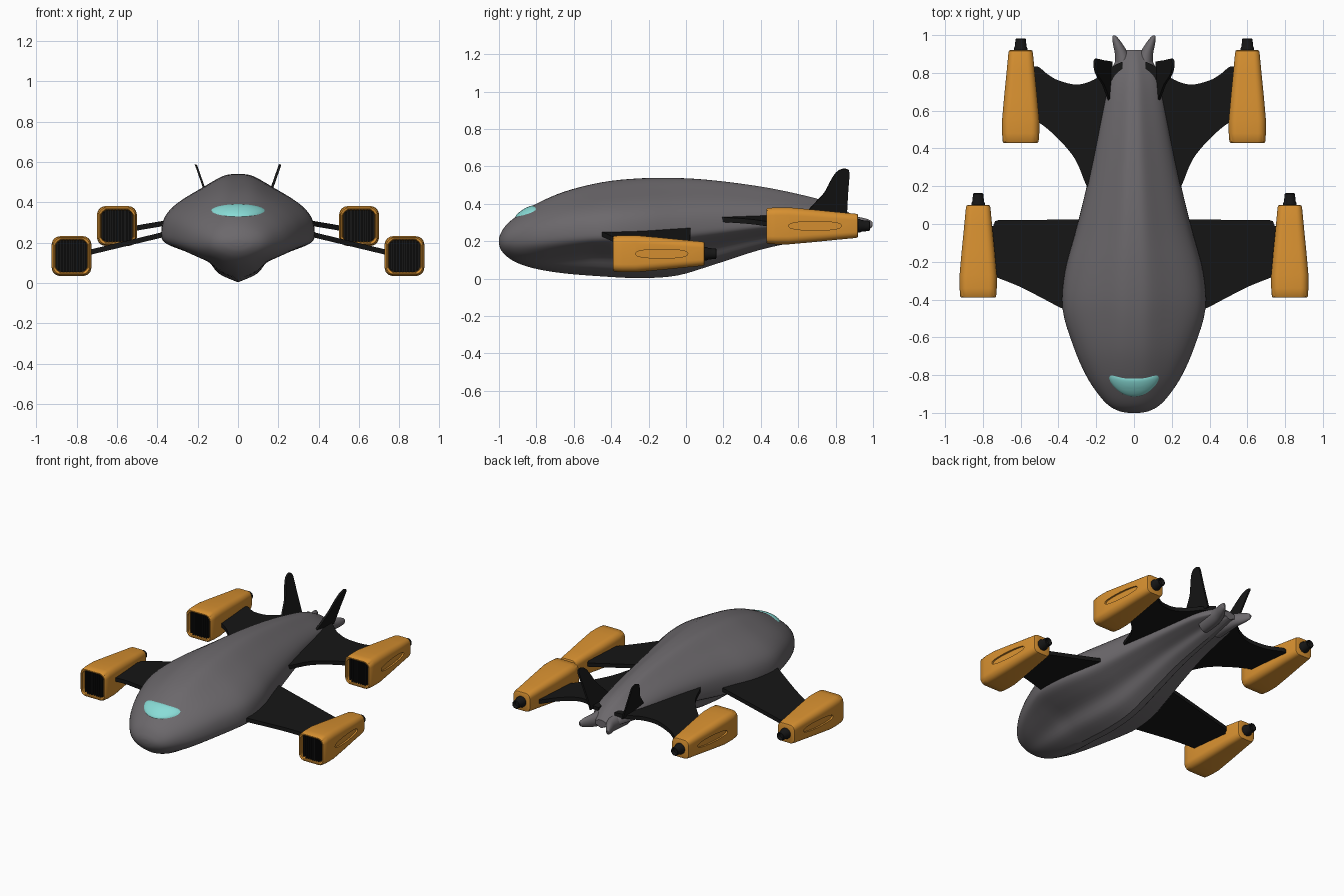
import bpy, bmesh, math
from mathutils import Vector
from mathutils.bvhtree import BVHTree

if "Cube" in bpy.data.objects:
    bpy.data.objects.remove(bpy.data.objects["Cube"])


def material(name, rgb):
    m = bpy.data.materials.new(name)
    m.diffuse_color = (*rgb, 1)
    m.use_nodes = True
    m.node_tree.nodes["Principled BSDF"].inputs["Base Color"].default_value = m.diffuse_color
    return m


GREY = material("hull_grey", (0.15, 0.14, 0.15))
ORANGE = material("pod_orange", (0.68, 0.28, 0.03))
BLACK = material("wing_black", (0.008, 0.008, 0.008))
TEAL = material("glass_teal", (0.25, 0.72, 0.68))


def shade(ob, angle=35):
    for p in ob.data.polygons:
        p.use_smooth = True
    ob.data.set_sharp_from_angle(angle=math.radians(angle))


def make(name, verts, faces, mat):
    me = bpy.data.meshes.new(name)
    me.from_pydata([tuple(v) for v in verts], [], faces)
    bm = bmesh.new()
    bm.from_mesh(me)
    bmesh.ops.recalc_face_normals(bm, faces=bm.faces)
    bm.to_mesh(me)
    bm.free()
    me.materials.append(mat)
    ob = bpy.data.objects.new(name, me)
    bpy.context.collection.objects.link(ob)
    shade(ob)
    return ob


def spline(pts, n):
    """Catmull-Rom curve through points of any dimension."""
    p = [Vector(q) for q in pts]
    p = [p[0]] + p + [p[-1]]
    out = []
    for i in range(1, len(p) - 2):
        a, b, c, d = p[i - 1:i + 3]
        for k in range(n):
            t = k / n
            out.append(0.5 * (2 * b + (c - a) * t + (2 * a - 5 * b + 4 * c - d) * t * t
                              + (3 * b - a - 3 * c + d) * t ** 3))
    return out + [p[-1]]


def loft(name, rings, mat):
    n = len(rings[0])
    verts = [v for r in rings for v in r]
    faces = [(j * n + i, j * n + (i + 1) % n, (j + 1) * n + (i + 1) % n, (j + 1) * n + i)
             for j in range(len(rings) - 1) for i in range(n)]
    faces += [tuple(range(n)), tuple(range(len(verts) - n, len(verts)))]
    return make(name, verts, faces, mat)


def slab(name, pts, offset, mat):
    n, o = len(pts), Vector(offset)
    verts = [Vector(p) + o for p in pts] + [Vector(p) - o for p in pts]
    faces = [tuple(range(n)), tuple(range(n, 2 * n))]
    faces += [(i, (i + 1) % n, n + (i + 1) % n, n + i) for i in range(n)]
    return make(name, verts, faces, mat)


# Fuselage: stations of (y, half width, widest z, top z, keel z)
stations = [(-1, .03, .2, .215, .185), (-.99, .08, .2, .243, .155), (-.96, .135, .203, .288, .12),
            (-.9, .19, .21, .338, .083), (-.8, .255, .22, .4, .052), (-.65, .32, .235, .465, .028),
            (-.45, .378, .245, .515, .012), (-.25, .365, .25, .536, .003), (-.05, .312, .26, .538, .016),
            (.15, .262, .275, .525, .075), (.4, .207, .295, .492, .155), (.6, .17, .302, .452, .198),
            (.75, .142, .302, .412, .225), (.86, .1, .295, .36, .248), (.92, .06, .288, .315, .262)]
section = spline([(0, 1), (.2, .975), (.48, .78), (.78, .54), (.95, .3), (1, 0),
                  (.95, -.2), (.72, -.36), (.42, -.54), (.25, -.83), (0, -1)], 4)
rings = []
for y, w, zw, zt, zb in (tuple(s) for s in spline([Vector(s) for s in stations], 4)):
    k = max(0.0, min(1.0, (-.5 - y) / .5))
    half = []
    for i, q in enumerate(section):
        a = math.pi * i / (len(section) - 1)
        x = q[0] * (1 - k) + math.sin(a) * k
        v = q[1] * (1 - k) + math.cos(a) * k
        half.append(Vector((x * w, y, zw + v * ((zt - zw) if v > 0 else (zw - zb)))))
    rings.append(half + [Vector((-v.x, v.y, v.z)) for v in half[-2:0:-1]])
hull = loft("fuselage", rings, GREY)

# Windshield: an oval laid onto the nose
tree = BVHTree.FromPolygons([v.co for v in hull.data.vertices], [p.vertices for p in hull.data.polygons])
N, R = 40, 8
verts, faces = [], []
for j in range(R + 1):
    r = 1 - j / R * .97
    for i in range(N):
        a = 2 * math.pi * i / N
        hit, nor, _, _ = tree.ray_cast(Vector((.142 * r * math.cos(a), -2, .359 + .033 * r * math.sin(a))),
                                       Vector((0, 1, 0)))
        nor = nor if nor.y < 0 else -nor
        verts.append(hit + nor * (-.004 + .014 * math.sqrt(1 - r * r)))
faces = [(j * N + i, j * N + (i + 1) % N, (j + 1) * N + (i + 1) % N, (j + 1) * N + i)
         for j in range(R) for i in range(N)] + [tuple(range(R * N, R * N + N))]
make("windshield", verts, faces, TEAL)


def rounded_square(cx, y, cz, h, r):
    pts = []
    for q, (sx, sz) in enumerate([(1, 1), (-1, 1), (-1, -1), (1, -1)]):
        for k in range(7):
            a = math.pi / 2 * (q + k / 6)
            pts.append(Vector((cx + sx * (h - r) + r * math.cos(a), y, cz + sz * (h - r) + r * math.sin(a))))
    return pts


def engine(tag, side, x, y, z):
    """Engine pod: hollow square intake, tapering body, recessed oval, nozzle."""
    cx = side * x
    profile = [(.05, .076, .03), (.004, .08, .032), (0, .084, .034), (0, .09, .038), (.006, .095, .04),
               (.05, .0985, .042), (.12, .0985, .042), (.25, .087, .04), (.38, .074, .036),
               (.475, .065, .033), (.487, .062, .032), (.49, .056, .03)]
    pod = loft(f"{tag}_engine_pod", [rounded_square(cx, y + d, z, h, r) for d, h, r in profile], ORANGE)
    # oval recess on the outer face, following the taper
    oval = []
    for i in range(40):
        a = 2 * math.pi * i / 40
        dy = .26 + .14 * math.cos(a)
        depth = .0985 - .095 * max(0, dy - .13) - .012
        s = math.sin(a)
        oval.append((cx + side * (depth + .05), y + dy, z + .024 * math.copysign(abs(s) ** .75, s)))
    cutter = slab("recess_cutter", oval, (.05, 0, 0), ORANGE)
    cutter.hide_render = True
    mod = pod.modifiers.new("recess", "BOOLEAN")
    mod.operation, mod.solver, mod.object = "DIFFERENCE", "EXACT", cutter
    bpy.context.view_layer.objects.active = pod
    bpy.ops.object.modifier_apply(modifier=mod.name)
    bpy.data.objects.remove(cutter)
    shade(pod, 40)
    # intake grille
    loft(f"{tag}_intake", [rounded_square(cx, y + d, z, .08, .03) for d in (.03, .055)], BLACK)
    for i in range(9):
        sx = cx + (i - 4) * .016
        h = .07 if abs(i - 4) == 4 else .079
        slab(f"{tag}_intake_slat", [(sx - .004, y + .012, z - h), (sx + .004, y + .012, z - h),
                                    (sx + .004, y + .035, z - h), (sx - .004, y + .035, z - h)][::1]
             and [(sx - .004, y + .012, z), (sx + .004, y + .012, z),
                  (sx + .004, y + .035, z), (sx - .004, y + .035, z)], (0, 0, h), BLACK)
    # nozzle
    nozzle = [[(cx + r * math.cos(t * math.pi / 12), y + d, z + r * math.sin(t * math.pi / 12))
               for t in range(24)] for d, r in
              [(.47, .036), (.5, .036), (.51, .031), (.55, .027), (.553, .022), (.53, .018)]]
    loft(f"{tag}_nozzle", nozzle, BLACK)


front_wing = spline([(.2, -.52), (.37, -.452), (.5, -.385), (.62, -.325), (.775, -.265)], 4) \
    + [Vector(p) for p in ((.775, -.02), (.745, -.01), (.735, .015), (.72, .02), (.2, .025))]
rear_wing = spline([(.1, .1), (.2, .14), (.25, .2), (.31, .34), (.4, .45), (.5, .535), (.57, .56)], 4) \
    + spline([(.57, .81), (.515, .835), (.46, .795), (.4, .76), (.3, .738), (.21, .765), (.14, .82), (.06, .86)], 4)
fin = spline([(.64, .35), (.69, .405), (.74, .46), (.78, .535), (.81, .573), (.845, .587), (.87, .58)], 4) \
    + [Vector(p) for p in ((.875, .56), (.867, .46), (.86, .33))]

for side, lr in ((1, "left"), (-1, "right")):
    engine(f"front_{lr}", side, .825, -.39, .133)
    engine(f"rear_{lr}", side, .6, .43, .282)

    # Wings slope down toward the pods
    slab(f"front_{lr}_wing", [(side * p[0], p[1], .237 - .24 * (p[0] - .38)) for p in front_wing],
         (0, 0, .013), BLACK)
    slab(f"rear_{lr}_wing", [(side * p[0], p[1], .293 - .17 * (p[0] - .38)) for p in rear_wing],
         (0, 0, .013), BLACK)

    # Tail fin leaning outward
    slab(f"{lr}_tail_fin", [(side * (.168 + .35 * (p[1] - .47)), p[0], p[1]) for p in fin],
         (.006, 0, -.002), BLACK)

    # Tail prong
    prong = []
    for y, x, rx, rz in (tuple(s) for s in spline([
            (.74, .05, .05, .06), (.84, .055, .045, .052), (.9, .065, .036, .043),
            (.95, .085, .026, .034), (.985, .1, .015, .022), (.998, .105, .006, .009)], 4)):
        prong.append([(side * (x + rx * math.cos(a)), y, .29 + rz * math.sin(a))
                      for a in (t * math.pi / 12 for t in range(24))])
    loft(f"{lr}_tail_prong", prong, GREY)
